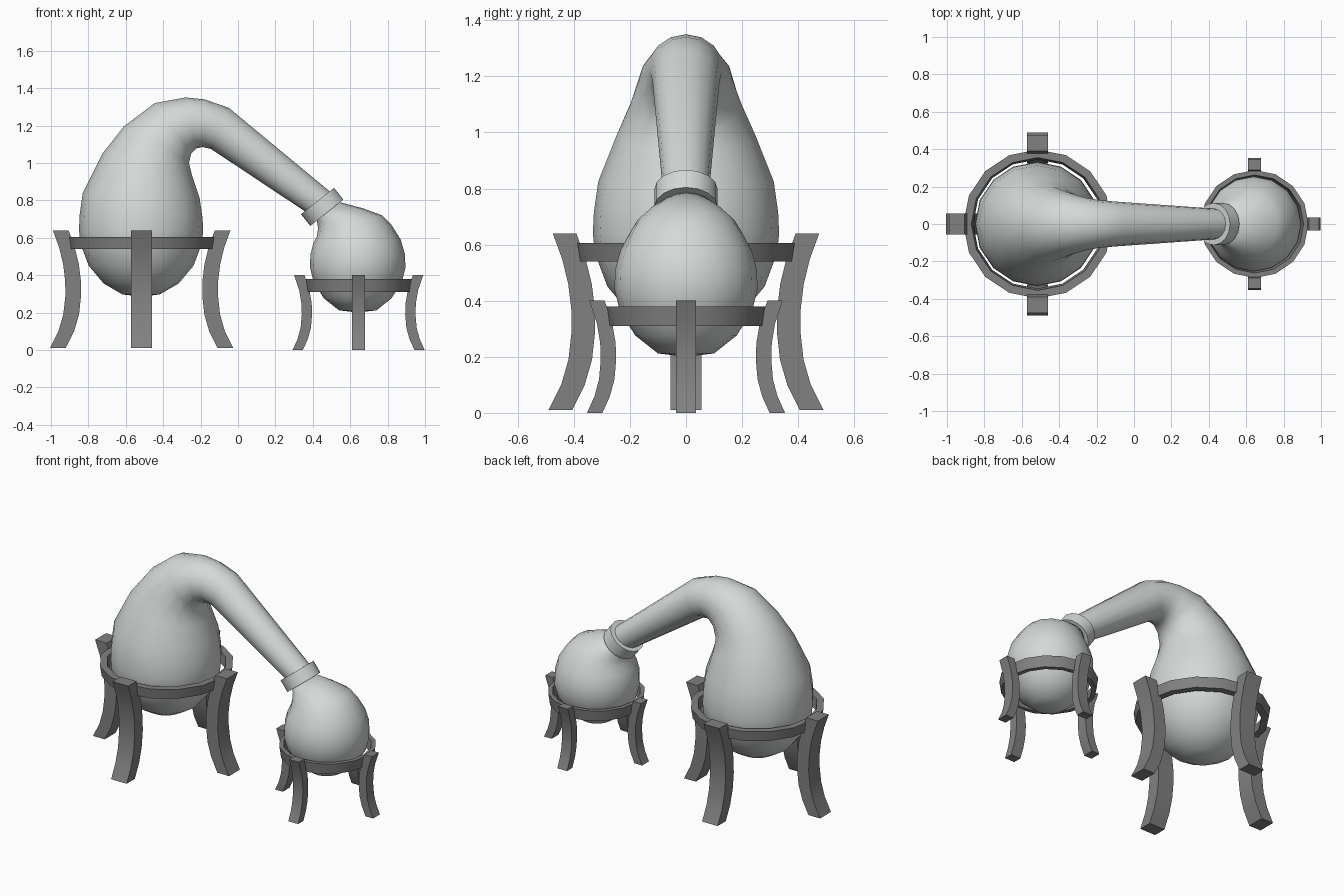
import bpy, bmesh
from math import sin, cos, pi, radians
from mathutils import Vector, Matrix

cube = bpy.data.objects.get("Cube")
if cube:
    bpy.data.objects.remove(cube, do_unlink=True)

SIDES = 16


def material(name, colour):
    m = bpy.data.materials.new(name)
    m.use_nodes = True
    m.diffuse_color = colour
    m.node_tree.nodes["Principled BSDF"].inputs["Base Color"].default_value = colour
    return m


glass = material("pale glass", (0.66, 0.70, 0.68, 1))
iron = material("grey iron", (0.22, 0.22, 0.22, 1))


def finish(name, bm, mat, angle):
    bmesh.ops.recalc_face_normals(bm, faces=bm.faces)
    mesh = bpy.data.meshes.new(name)
    bm.to_mesh(mesh)
    bm.free()
    mesh.materials.append(mat)
    obj = bpy.data.objects.new(name, mesh)
    bpy.context.collection.objects.link(obj)
    bpy.ops.object.select_all(action='DESELECT')
    obj.select_set(True)
    bpy.context.view_layer.objects.active = obj
    bpy.ops.object.shade_smooth_by_angle(angle=radians(angle))
    return obj


def bridge(bm, a, b):
    n = len(a)
    for i in range(n):
        bm.faces.new((a[i], a[(i + 1) % n], b[(i + 1) % n], b[i]))


def flask(name, x, bottom, bulb, bend):
    """Round bulb rings (radius, z), then tilted rings (outer x, z, inner x, z)."""
    bm = bmesh.new()
    rings = [(x - r, z, x + r, z) for r, z in bulb] + bend
    loops = []
    for ox, oz, ix, iz in rings:
        mid = Vector((ox + ix, 0, oz + iz)) / 2
        u = Vector((ox - ix, 0, oz - iz)) / 2
        v = Vector((0, u.length, 0))
        angles = [2 * pi * k / SIDES for k in range(SIDES)]
        loops.append([bm.verts.new(mid + u * cos(a) + v * sin(a)) for a in angles])
    for a, b in zip(loops, loops[1:]):
        bridge(bm, a, b)
    pole = bm.verts.new((x, 0, bottom))
    for i in range(SIDES):
        bm.faces.new((pole, loops[0][(i + 1) % SIDES], loops[0][i]))
    bm.faces.new(loops[-1])
    return finish(name, bm, glass, 60)


def hoop(name, mat, profile, matrix):
    """Closed profile of (radius, height) points turned round the local z axis."""
    bm = bmesh.new()
    loops = []
    for k in range(SIDES):
        a = 2 * pi * k / SIDES
        loops.append([bm.verts.new(matrix @ Vector((r * cos(a), r * sin(a), z)))
                      for r, z in profile])
    for k in range(SIDES):
        bridge(bm, loops[k], loops[(k + 1) % SIDES])
    return finish(name, bm, mat, 30)


def leg(name, x, turn, path, thick, width):
    """Curved bar following (outer radius, z) points."""
    bm = bmesh.new()
    place = Matrix.Translation((x, 0, 0)) @ Matrix.Rotation(turn, 4, 'Z')
    w = width / 2
    loops = [[bm.verts.new(place @ Vector(p)) for p in
              ((r, -w, z), (r, w, z), (r - thick, w, z), (r - thick, -w, z))]
             for r, z in path]
    for a, b in zip(loops, loops[1:]):
        bridge(bm, a, b)
    bm.faces.new(loops[0])
    bm.faces.new(loops[-1])
    return finish(name, bm, iron, 30)


def stand(prefix, x, hoop_profile, path, thick, width):
    hoop(prefix + "_stand_hoop", iron, hoop_profile, Matrix.Translation((x, 0, 0)))
    for i, side in enumerate(("left", "back", "right", "front")):
        leg(f"{prefix}_stand_{side}_leg", x, i * pi / 2, path, thick, width)


# Large flask with its neck bending over and down
flask("large_flask", -0.518, 0.285,
      [(0.1, 0.297), (0.2, 0.355), (0.28, 0.45), (0.325, 0.57), (0.332, 0.64)],
      [(-0.847, 0.72, -0.19, 0.71), (-0.83, 0.84, -0.205, 0.81),
       (-0.725, 1.05, -0.245, 0.93), (-0.61, 1.195, -0.262, 1.0),
       (-0.445, 1.32, -0.25, 1.05), (-0.28, 1.35, -0.225, 1.077),
       (-0.18, 1.34, -0.19, 1.085), (-0.05, 1.295, -0.145, 1.075),
       (0.50, 0.84, 0.39, 0.72)])

# Small receiving flask leaning towards the neck
flask("small_flask", 0.64, 0.2,
      [(0.1, 0.212), (0.18, 0.275), (0.235, 0.36), (0.255, 0.44)],
      [(0.387, 0.51, 0.893, 0.51), (0.403, 0.57, 0.87, 0.59),
       (0.422, 0.61, 0.82, 0.67), (0.428, 0.65, 0.77, 0.72),
       (0.422, 0.69, 0.67, 0.757), (0.405, 0.71, 0.545, 0.79)])

# Collar joining the two
tilt = Vector((-0.62, 0, 0.78)).to_track_quat('Z', 'Y').to_matrix().to_4x4()
hoop("neck_collar", glass,
     [(0.113, -0.04), (0.113, 0.04), (0.075, 0.04), (0.075, -0.04)],
     Matrix.Translation((0.45, 0, 0.765)) @ tilt)

# Stands
stand("large", -0.515,
      [(0.398, 0.605), (0.388, 0.54), (0.345, 0.54), (0.355, 0.605)],
      [(0.49, 0.01), (0.445, 0.10), (0.419, 0.19), (0.408, 0.29), (0.409, 0.37),
       (0.42, 0.46), (0.442, 0.55), (0.475, 0.64)], 0.084, 0.112)
stand("small", 0.645,
      [(0.288, 0.38), (0.278, 0.31), (0.25, 0.31), (0.262, 0.38)],
      [(0.353, 0.0), (0.326, 0.06), (0.31, 0.12), (0.304, 0.19), (0.306, 0.25),
       (0.318, 0.32), (0.345, 0.4)], 0.055, 0.07)
